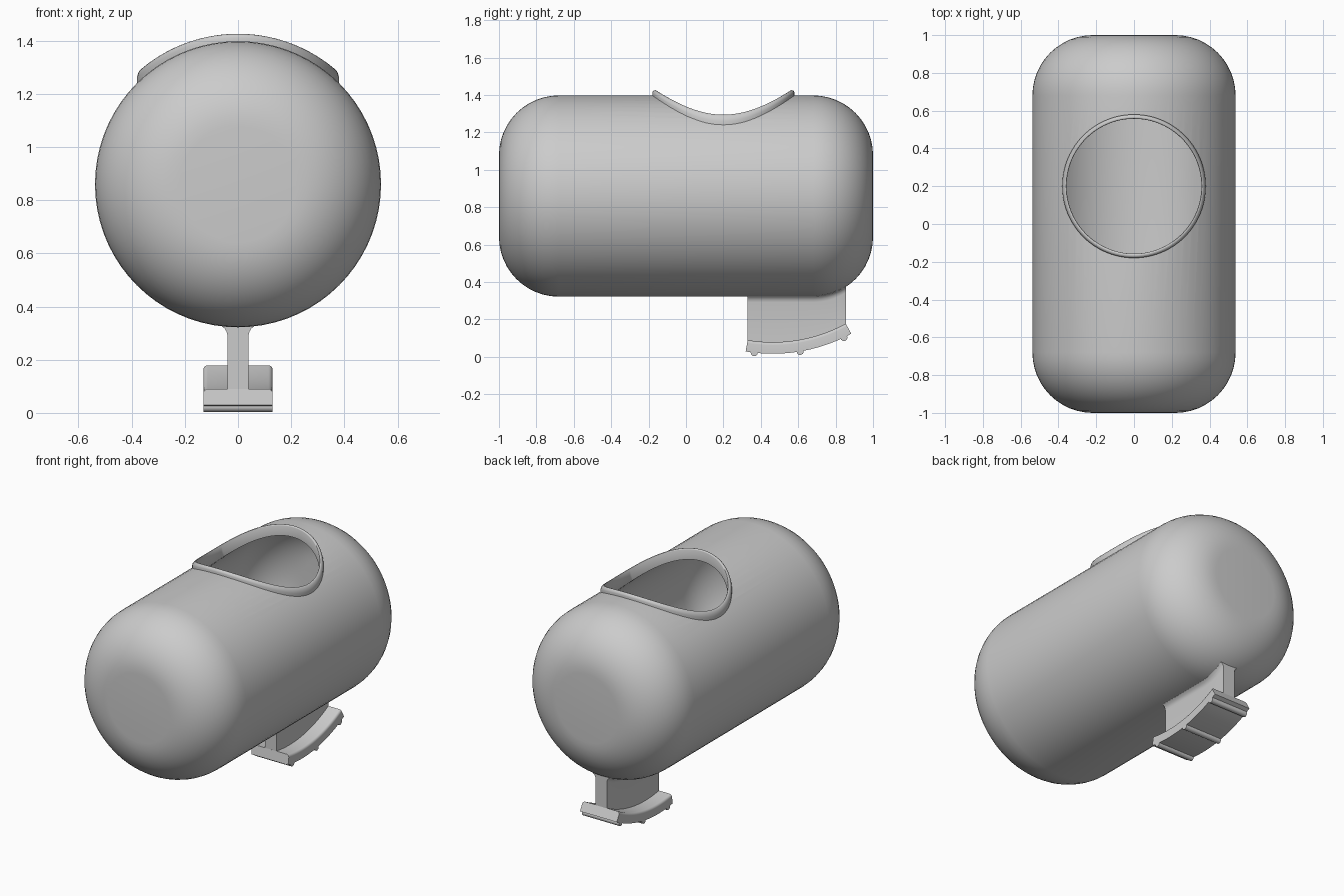
import bpy, bmesh
from math import sin, cos, pi, sqrt, radians

AXIS_Z = 0.86        # height of the barrel axis
R = 0.538            # barrel radius
FILLET = 0.32        # rounding of the barrel ends
WALL = 0.04
HOLE_Y = 0.2         # centre of the top opening
ARC_Y, ARC_Z = 0.464, 0.894   # centre of the curved foot

if "Cube" in bpy.data.objects:
    bpy.data.objects.remove(bpy.data.objects["Cube"])


def loft(name, rings, closed=False):
    """Skin a list of closed rings; cap the ends unless the sweep is closed."""
    bm = bmesh.new()
    rows = [[bm.verts.new(p) for p in ring] for ring in rings]
    n = len(rows[0])
    pairs = list(zip(rows, rows[1:]))
    if closed:
        pairs.append((rows[-1], rows[0]))
    else:
        bm.faces.new(rows[0])
        bm.faces.new(rows[-1])
    for a, b in pairs:
        for i in range(n):
            j = (i + 1) % n
            bm.faces.new((a[i], a[j], b[j], b[i]))
    bmesh.ops.recalc_face_normals(bm, faces=bm.faces)
    mesh = bpy.data.meshes.new(name)
    bm.to_mesh(mesh)
    bm.free()
    obj = bpy.data.objects.new(name, mesh)
    bpy.context.collection.objects.link(obj)
    return obj


def activate(obj):
    bpy.ops.object.select_all(action='DESELECT')
    obj.select_set(True)
    bpy.context.view_layer.objects.active = obj


def smooth(obj, angle=35):
    activate(obj)
    bpy.ops.object.shade_smooth_by_angle(angle=radians(angle))


def barrel_ring(y, r, n=72):
    return [(r * sin(2 * pi * i / n), y, AXIS_Z + r * cos(2 * pi * i / n))
            for i in range(n)]


# Hollow barrel with rounded ends
steps = 12
end = [(1 - FILLET * (1 - cos(pi / 2 * i / steps)),
        R - FILLET * (1 - sin(pi / 2 * i / steps))) for i in range(steps + 1)]
profile = [(-y, r) for y, r in end] + [(y, r) for y, r in reversed(end)]
body = loft("barrel_body", [barrel_ring(y, r) for y, r in profile])
shell = body.modifiers.new("Wall", 'SOLIDIFY')
shell.thickness = WALL
shell.offset = -1
shell.use_even_offset = True

# Round opening in the top
bpy.ops.mesh.primitive_cylinder_add(vertices=72, radius=0.368, depth=1,
                                    location=(0, HOLE_Y, AXIS_Z + 0.55))
cutter = bpy.context.object
cutter.name = "opening_cutter"
cutter.hide_render = True
cut = body.modifiers.new("Opening", 'BOOLEAN')
cut.operation = 'DIFFERENCE'
cut.solver = 'EXACT'
cut.object = cutter
activate(body)
for mod in ("Wall", "Opening"):
    bpy.ops.object.modifier_apply(modifier=mod)
bpy.data.objects.remove(cutter)
smooth(body)

# Raised rim that follows the barrel curve: (distance from hole axis, height)
rim_section = [(0.357, -WALL), (0.357, 0.022), (0.359, 0.026), (0.364, 0.028),
               (0.371, 0.027), (0.377, 0.022), (0.38, 0.014), (0.38, -0.02),
               (0.372, -WALL)]


def rim_ring(t):
    return [(d * cos(t), HOLE_Y + d * sin(t),
             AXIS_Z + sqrt((R + h) ** 2 - (d * cos(t)) ** 2))
            for d, h in rim_section]


rim = loft("opening_rim", [rim_ring(2 * pi * i / 96) for i in range(96)], True)
smooth(rim, 50)


# Stem under the barrel, flaring where it meets the curved underside
def underside(y):
    dy = max(0, y - (1 - FILLET))
    return AXIS_Z - R + FILLET - sqrt(FILLET ** 2 - dy ** 2)


def stem_ring(y):
    b = underside(y)
    foot = ARC_Z - sqrt(0.84 ** 2 - (y - ARC_Y) ** 2)
    side = [(0.04, foot), (0.04, b - 0.03), (0.043, b - 0.016),
            (0.05, b - 0.005), (0.06, b + 0.003), (0.06, b + 0.015)]
    return ([(x, y, z) for x, z in side]
            + [(-x, y, z) for x, z in reversed(side)])


stem = loft("stem", [stem_ring(0.33 + 0.525 * i / 16) for i in range(17)])
smooth(stem, 30)


# Curved foot plate with rounded upper edges
def arc_point(x, radius, angle):
    return (x, ARC_Y + radius * sin(angle), ARC_Z - radius * cos(angle))


TOP_R, BOTTOM_R, HALF_W, EDGE = 0.815, 0.877, 0.13, 0.016
half = [(HALF_W, BOTTOM_R)]
half += [(HALF_W - EDGE + EDGE * cos(a), TOP_R + EDGE - EDGE * sin(a))
         for a in (pi / 8 * k for k in range(5))]
plate_section = half + [(-x, r) for x, r in reversed(half)]
plate = loft("foot_plate", [
    [arc_point(x, r, radians(-9.5 + 38.1 * i / 20)) for x, r in plate_section]
    for i in range(21)])
smooth(plate, 30)

# Grip ribs across the underside of the foot
for label, degrees in (("front", -6.5), ("middle", 9.6), ("back", 25.7)):
    _, cy, cz = arc_point(0, BOTTOM_R, radians(degrees))
    rib = loft(label + "_grip_rib", [
        [(x, cy + 0.019 * cos(pi * k / 8), cz + 0.019 * sin(pi * k / 8))
         for k in range(16)] for x in (-HALF_W, HALF_W)])
    smooth(rib)
